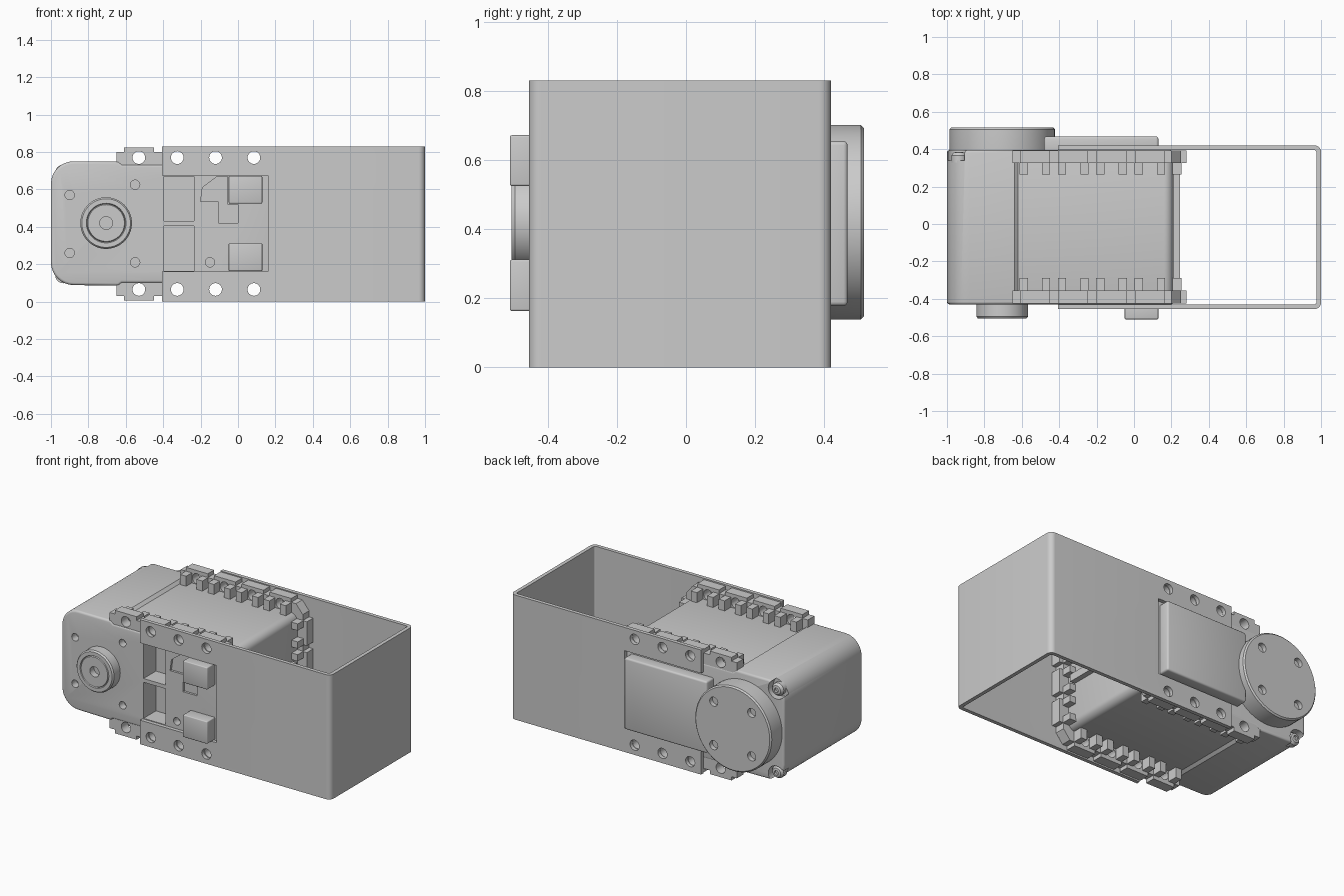
import bpy, bmesh
from math import sin, cos, pi
from mathutils import Vector

if "Cube" in bpy.data.objects:
    bpy.data.objects.remove(bpy.data.objects["Cube"])

MID = 0.415                              # mirror height of the whole unit
HOLES = [-0.53, -0.325, -0.12, 0.085]    # mounting hole positions along x


def rounded(pts):
    """Right-angled corners (u, v, radius) -> outline with arcs."""
    out = []
    for i, (x, y, r) in enumerate(pts):
        p = Vector((x, y))
        if r == 0:
            out.append((x, y))
            continue
        u = (Vector(pts[i - 1][:2]) - p).normalized() * r
        v = (Vector(pts[(i + 1) % len(pts)][:2]) - p).normalized() * r
        for k in range(9):
            t = k / 8 * pi / 2
            q = p + u + v - v * cos(t) - u * sin(t)
            out.append((q.x, q.y))
    return out


def prism(bm, pts, axis, a, b):
    """Extrude an outline along y (outline is x, z) or z (outline is x, y)."""
    def at(p, d):
        return (p[0], d, p[1]) if axis == 'y' else (p[0], p[1], d)
    lo = [bm.verts.new(at(p, a)) for p in pts]
    hi = [bm.verts.new(at(p, b)) for p in pts]
    faces = [bm.faces.new(lo), bm.faces.new(hi[::-1])]
    n = len(pts)
    for i in range(n):
        j = (i + 1) % n
        faces.append(bm.faces.new((lo[i], hi[i], hi[j], lo[j])))
    bmesh.ops.recalc_face_normals(bm, faces=faces)


def box(bm, x0, x1, y0, y1, z0, z1):
    prism(bm, [(x0, z0), (x1, z0), (x1, z1), (x0, z1)], 'y', y0, y1)


def rod(bm, x, z, r, y0, y1, n=24):
    prism(bm, [(x + r * cos(2 * pi * i / n), z + r * sin(2 * pi * i / n)) for i in range(n)], 'y', y0, y1)


def lathe(bm, x, z, profile, n=64):
    """Revolve (radius, y) points about a y axis through x, z."""
    rings = [[bm.verts.new((x + r * cos(2 * pi * i / n), y, z + r * sin(2 * pi * i / n)))
              for i in range(n)] for r, y in profile]
    for A, B in zip(rings, rings[1:]):
        for i in range(n):
            j = (i + 1) % n
            bm.faces.new((A[i], A[j], B[j], B[i]))
    bmesh.ops.remove_doubles(bm, verts=bm.verts, dist=1e-5)
    bmesh.ops.recalc_face_normals(bm, faces=bm.faces)


def finish(name, bm, bevel=0, cutter=None):
    me = bpy.data.meshes.new(name)
    bm.to_mesh(me)
    bm.free()
    ob = bpy.data.objects.new(name, me)
    bpy.context.collection.objects.link(ob)
    bpy.ops.object.select_all(action='DESELECT')
    ob.select_set(True)
    bpy.context.view_layer.objects.active = ob
    if bevel:
        m = ob.modifiers.new("bevel", 'BEVEL')
        m.width, m.segments = bevel, 3
        m.limit_method, m.angle_limit = 'ANGLE', 1.0
        bpy.ops.object.modifier_apply(modifier="bevel")
    if cutter:
        m = ob.modifiers.new("cut", 'BOOLEAN')
        m.operation, m.solver, m.object = 'DIFFERENCE', 'EXACT', cutter
        bpy.ops.object.modifier_apply(modifier="cut")
    bpy.ops.object.shade_smooth_by_angle(angle=0.6)
    return ob


def helper(name, bm):
    ob = finish(name, bm)
    ob.hide_render = True
    ob.hide_viewport = False
    return ob


# shared cutter: side window and mounting holes
bm = bmesh.new()
box(bm, -0.6, 0.16, -0.7, 0.7, 0.16, 0.675)
for x in HOLES:
    for z in (0.065, 0.77):
        rod(bm, x, z, 0.034, -0.7, 0.7)
mount_cut = helper("mount_cutter", bm)

# U-shaped bracket
bm = bmesh.new()
prism(bm, rounded([(-0.405, -0.455, 0), (1.0, -0.455, 0.035), (1.0, 0.42, 0.035), (-0.405, 0.42, 0),
                   (-0.405, 0.395, 0), (0.975, 0.395, 0.012), (0.975, -0.43, 0.012), (-0.405, -0.43, 0)]),
      'z', 0, 0.83)
finish("bracket", bm, cutter=mount_cut)

# toothed mounting rails around the front and back rims
half = [(-0.65, 0.80)]
for x in HOLES:
    half += [(x - 0.08, 0.80), (x - 0.08, 0.825), (x + 0.08, 0.825), (x + 0.08, 0.80)]
half += [(0.20, 0.80), (0.25, 0.74), (0.25, 0.70), (0.28, 0.70), (0.28, 0.54), (0.25, 0.54),
         (0.25, 0.495), (0.28, 0.495)]
outline = half + [(x, 2 * MID - z) for x, z in reversed(half)]
for name, y0, y1, tip in (("front", -0.424, -0.355, -0.29), ("back", 0.392, 0.325, 0.265)):
    bm = bmesh.new()
    prism(bm, outline, 'y', y0, y1)
    finish(name + "_rail", bm, cutter=mount_cut)
    # legs of the nut traps behind each tooth
    bm = bmesh.new()
    a, b = sorted((y1, tip))
    for s in (-0.06, 0.06):
        for x in HOLES:
            box(bm, x + s - 0.022, x + s + 0.022, a, b, 0.70, 0.80)
            box(bm, x + s - 0.022, x + s + 0.022, a, b, 0.03, 0.13)
        for z in (0.21, MID, 0.62):
            box(bm, 0.18, 0.255, a, b, z + s - 0.022, z + s + 0.022)
    finish(name + "_nut_traps", bm)

# cutter for pockets, screw holes and corner notches of the motor body
bm = bmesh.new()
box(bm, -0.395, -0.235, -0.6, -0.30, 0.43, 0.668)
box(bm, -0.395, -0.235, -0.6, -0.30, 0.165, 0.405)
prism(bm, [(-0.2, 0.535), (-0.105, 0.535), (-0.105, 0.42), (0.0, 0.42), (0.0, 0.52), (-0.055, 0.52),
           (-0.055, 0.67), (-0.11, 0.67), (-0.19, 0.61)], 'y', -0.6, -0.415)
for x, z in ((-0.9, 0.57), (-0.9, 0.26), (-0.55, 0.625), (-0.55, 0.21), (-0.15, 0.21)):
    rod(bm, x, z, 0.025, -0.6, -0.38)
for z in (0.70, 0.13):
    rod(bm, -0.945, z, 0.062, 0.34, 0.6)
body_cut = helper("body_cutter", bm)

# motor body
bm = bmesh.new()
prism(bm, rounded([(-1.0, 0.09, 0.12), (-0.64, 0.085, 0), (-0.62, 0.10, 0), (0.21, 0.10, 0.05),
                   (0.21, 0.733, 0.05), (-0.62, 0.733, 0), (-0.64, 0.75, 0), (-1.0, 0.75, 0.12)]),
      'y', -0.43, 0.395)
finish("motor_body", bm, bevel=0.014, cutter=body_cut)

# rib on the inner end of the body
bm = bmesh.new()
box(bm, 0.2, 0.245, -0.30, 0.27, 0.39, 0.44)
finish("end_rib", bm)

# cable sockets on the front
bm = bmesh.new()
box(bm, -0.05, 0.13, -0.51, -0.42, 0.525, 0.672)
box(bm, -0.05, 0.13, -0.51, -0.42, 0.163, 0.312)
finish("cable_sockets", bm, bevel=0.006)

# output horn on the front
bm = bmesh.new()
lathe(bm, -0.705, 0.42, [(0, -0.41), (0.138, -0.41), (0.138, -0.495), (0.13, -0.505), (0.106, -0.505),
                         (0.102, -0.498), (0.098, -0.505), (0.034, -0.505), (0.034, -0.46), (0, -0.46)])
finish("output_horn", bm)

# idler disc on the back with four screw recesses
bm = bmesh.new()
for sx in (-1, 1):
    for sz in (-1, 1):
        rod(bm, -0.705 + sx * 0.14, 0.42 + sz * 0.145, 0.03, 0.485, 0.6)
idler_cut = helper("idler_cutter", bm)
bm = bmesh.new()
lathe(bm, -0.705, 0.42, [(0, 0.38), (0.28, 0.38), (0.282, 0.405), (0.282, 0.506), (0.273, 0.515), (0, 0.515)])
finish("idler_disc", bm, cutter=idler_cut)

# cover plate on the back
bm = bmesh.new()
box(bm, -0.48, 0.13, 0.38, 0.468, 0.178, 0.655)
finish("back_cover", bm, bevel=0.012)

# corner screws on the back
bm = bmesh.new()
for z in (0.69, 0.14):
    lathe(bm, -0.935, z, [(0, 0.33), (0.042, 0.33), (0.042, 0.365), (0.03, 0.382), (0.015, 0.385),
                          (0.015, 0.37), (0, 0.37)], 20)
finish("corner_screws", bm)

# remove the cutters once applied
for ob in (mount_cut, body_cut, idler_cut):
    bpy.data.objects.remove(ob)
